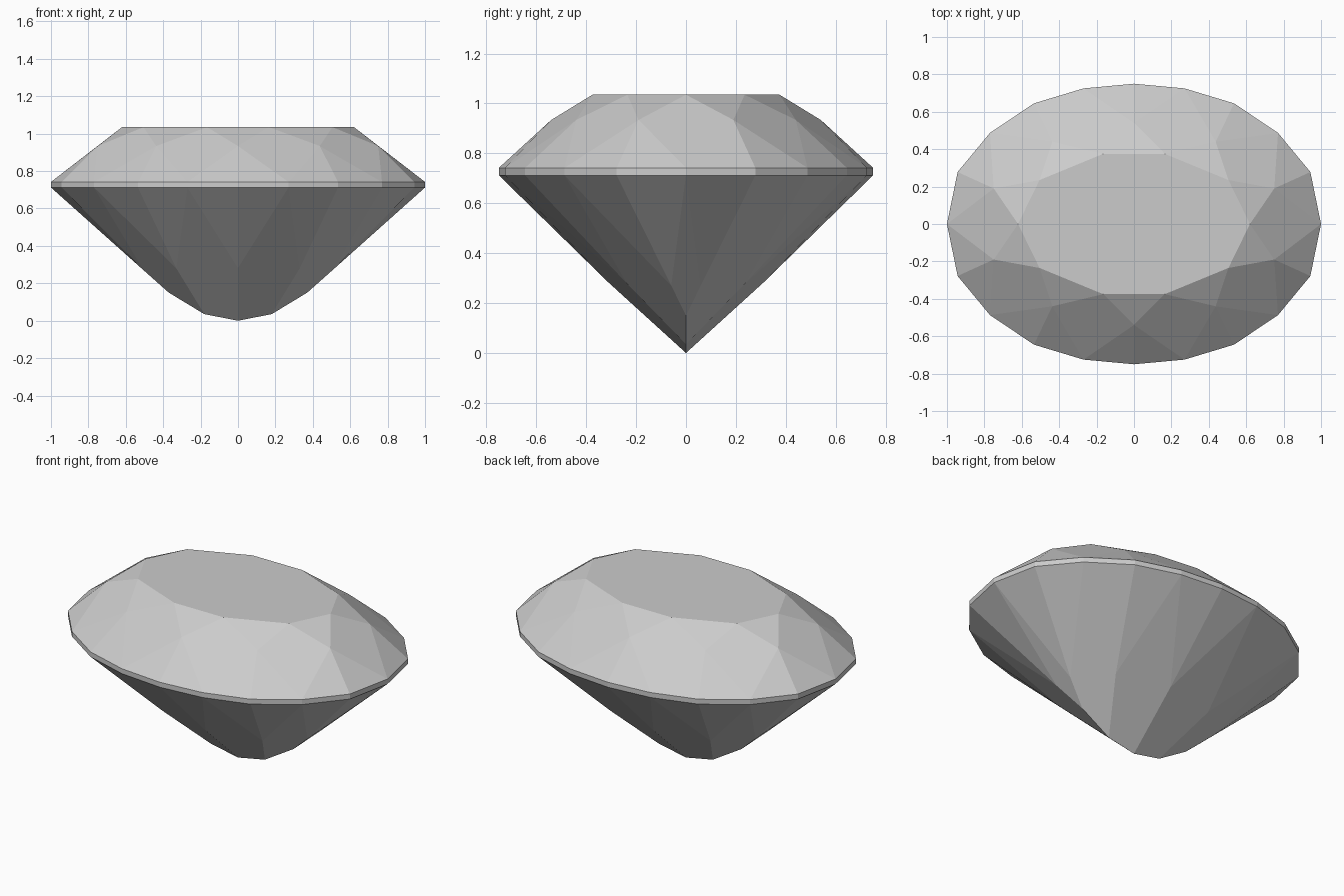
import bpy, bmesh
from mathutils import Vector

cube = bpy.data.objects.get("Cube")
if cube:
    bpy.data.objects.remove(cube, do_unlink=True)

mat = bpy.data.materials.new("pale grey")
mat.use_nodes = True
grey = (0.6, 0.6, 0.6, 1)
mat.diffuse_color = grey
mat.node_tree.nodes["Principled BSDF"].inputs["Base Color"].default_value = grey

# One quadrant of every ring, keyed by step from the back (0) to the left tip (5)
GIRDLE = [(0, .75), (.27, .725), (.535, .645), (.77, .487), (.943, .278), (1, 0)]
TABLE = {1: (.165, .375), 3: (.505, .235), 5: (.62, 0)}
BREAK = {0: (0, .54), 2: (.437, .44), 4: (.75, .19)}
LOWER = {0: (0, .31, .282), 2: (.33, .238, .28), 4: (.505, .059, .27)}
KEEL = {0: (0, 0, 0), 2: (.18, 0, .035), 4: (.37, 0, .15)}
Z_LOW, Z_HIGH, Z_BREAK, Z_TABLE = .712, .742, .934, 1.035


def point(ring, k, z=None):
    """Point k of a twenty-step ring, mirrored from its quadrant."""
    k %= 20
    step = k if k <= 10 else 20 - k
    x, y, *rest = ring[min(step, 10 - step)]
    return Vector((x if k <= 10 else -x, y if step <= 5 else -y,
                   rest[0] if rest else z))


def top(k):
    return point(GIRDLE, k, Z_HIGH)


def low(k):
    return point(GIRDLE, k, Z_LOW)


def table(k):
    return point(TABLE, k, Z_TABLE)


def mid(k):
    return point(BREAK, k, Z_BREAK)


def build(name, facets):
    """Make a flat-shaded object from facets, all facing outwards."""
    bm = bmesh.new()
    for facet in facets:
        pts = []
        for p in facet:
            if not any((p - q).length < 1e-5 for q in pts):
                pts.append(p)
        face = bm.faces.new([bm.verts.new(p) for p in pts])
        face.normal_update()
        if face.normal.dot(face.calc_center_median() - Vector((0, 0, .6))) < 0:
            face.normal_flip()
    bmesh.ops.remove_doubles(bm, verts=bm.verts[:], dist=1e-5)
    mesh = bpy.data.meshes.new(name)
    bm.to_mesh(mesh)
    bm.free()
    mesh.materials.append(mat)
    bpy.context.collection.objects.link(bpy.data.objects.new(name, mesh))


odd, even = range(1, 20, 2), range(0, 20, 2)

# Crown: table, kites, star facets and upper halves
crown = [[table(k) for k in odd]]
crown += [[table(k), mid(k - 1), top(k), mid(k + 1)] for k in odd]
crown += [[table(k - 1), table(k + 1), mid(k)] for k in even]
crown += [[mid(k), top(k), top(k + s)] for k in even for s in (-1, 1)]
build("crown", crown)

# Girdle band
build("girdle", [[low(k), low(k + 1), top(k + 1), top(k)] for k in range(20)])

# Pavilion: main facets running to the keel, and lower halves
pavilion = [[low(k), point(LOWER, k - 1), point(KEEL, k - 1),
             point(KEEL, k + 1), point(LOWER, k + 1)] for k in odd]
pavilion += [[point(LOWER, k), low(k), low(k + s)] for k in even for s in (-1, 1)]
build("pavilion", pavilion)
